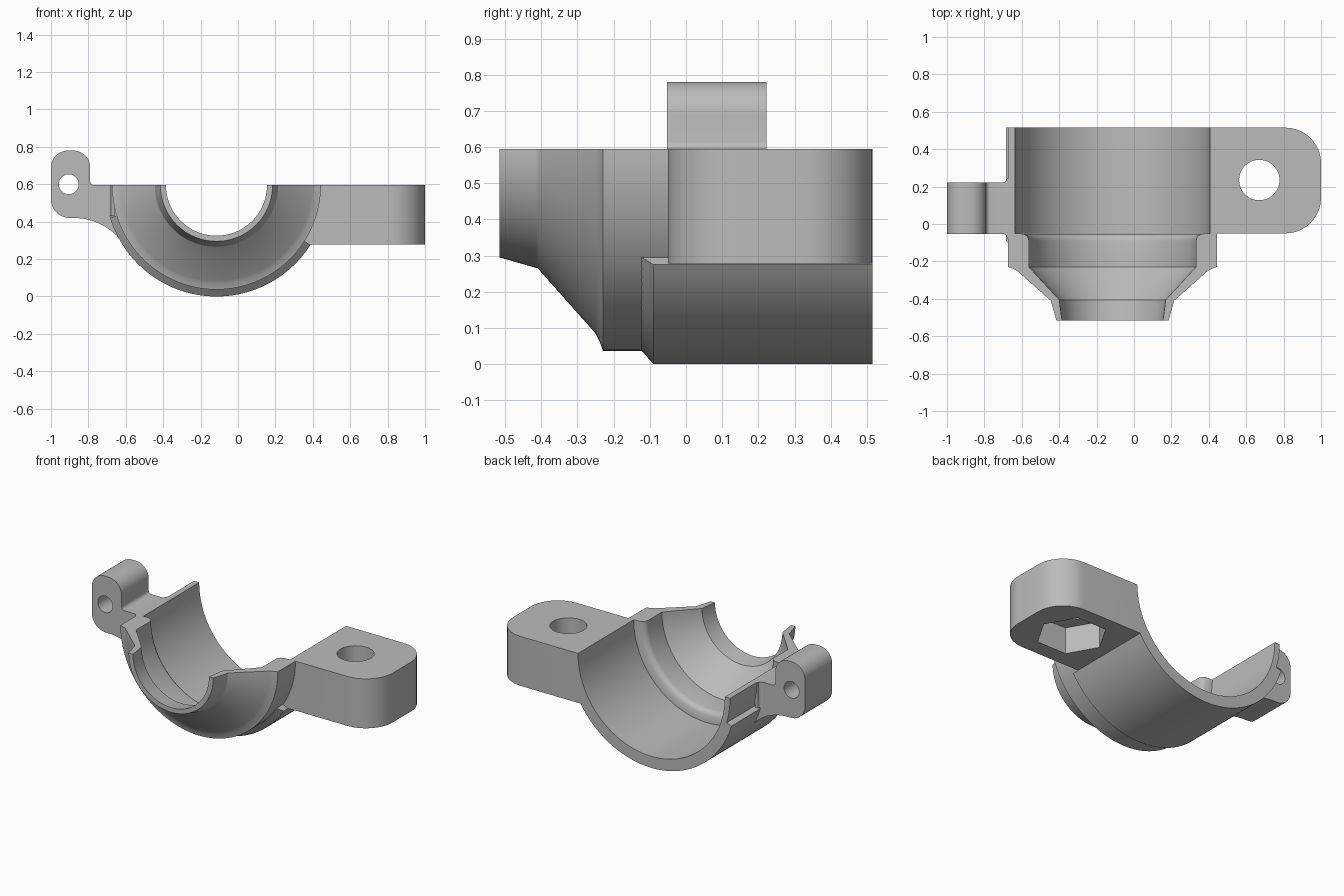
import bpy, bmesh
from math import sin, cos, radians, pi

cube = bpy.data.objects.get("Cube")
if cube:
    bpy.data.objects.remove(cube, do_unlink=True)

grey = bpy.data.materials.new("plain grey")
grey.use_nodes = True
colour = (0.5, 0.5, 0.5, 1)
grey.diffuse_color = colour
grey.node_tree.nodes["Principled BSDF"].inputs["Base Color"].default_value = colour

CX, CZ = -0.115, 0.595      # axis of the bore, which runs along y
BACK, FRONT = 0.515, -0.05  # ends of the wide bore


def arc(x, y, r, a0, a1, n=10):
    """Points on an arc, angles in degrees."""
    angles = [radians(a0 + (a1 - a0) * i / n) for i in range(n + 1)]
    return [(x + r * cos(a), y + r * sin(a)) for a in angles]


def circle(x, y, r, n=48, start=0):
    return arc(x, y, r, start, start + 360, n)[:-1]


def finish(bm, name):
    bmesh.ops.recalc_face_normals(bm, faces=bm.faces)
    mesh = bpy.data.meshes.new(name)
    bm.to_mesh(mesh)
    bm.free()
    mesh.materials.append(grey)
    obj = bpy.data.objects.new(name, mesh)
    bpy.context.collection.objects.link(obj)
    return obj


def prism(name, outline, lo, hi, axis):
    """Extrude an outline along y (points are x, z) or z (points are x, y)."""
    bm = bmesh.new()

    def place(p, h):
        return (p[0], h, p[1]) if axis == "y" else (p[0], p[1], h)
    rings = [[bm.verts.new(place(p, h)) for p in outline] for h in (lo, hi)]
    n = len(outline)
    for ring in rings:
        bm.faces.new(ring)
    for i in range(n):
        j = (i + 1) % n
        bm.faces.new((rings[0][i], rings[0][j], rings[1][j], rings[1][i]))
    return finish(bm, name)


def sweep(name, profile, a0, a1, steps):
    """Turn a closed (radius, y) profile part way about the bore axis."""
    bm = bmesh.new()
    rows = []
    for s in range(steps + 1):
        a = radians(a0 + (a1 - a0) * s / steps)
        rows.append([bm.verts.new((CX + r * cos(a), y, CZ + r * sin(a)))
                     for r, y in profile])
    n = len(profile)
    for s in range(steps):
        for i in range(n):
            j = (i + 1) % n
            bm.faces.new((rows[s][i], rows[s][j], rows[s + 1][j], rows[s + 1][i]))
    bm.faces.new(rows[0])
    bm.faces.new(rows[-1])
    return finish(bm, name)


def cut(obj, cutter):
    mod = obj.modifiers.new("cut", "BOOLEAN")
    mod.operation, mod.solver, mod.object = "DIFFERENCE", "EXACT", cutter
    bpy.context.view_layer.objects.active = obj
    bpy.ops.object.modifier_apply(modifier=mod.name)
    bpy.data.objects.remove(cutter, do_unlink=True)


# Half shell: wide bore, step, cone and narrow neck
inner = [(0.521, BACK), (0.521, FRONT), (0.475, -0.053), (0.46, -0.062),
         (0.45, -0.075), (0.447, -0.09), (0.447, -0.23), (0.285, -0.405),
         (0.27, -0.515)]
outer = [(0.30, -0.515), (0.33, -0.41), (0.51, -0.25), (0.528, -0.241),
         (0.545, -0.234), (0.558, -0.23), (0.558, BACK)]
shell = sweep("half_shell", inner + outer, 180, 360, 64)

# Thicker band under the shell, with a chamfered front
band = sweep("outer_band", [(0.54, BACK), (0.595, BACK), (0.595, -0.09),
                            (0.555, -0.125), (0.54, -0.125)], 197, 327.5, 48)

# Bolt lug with rounded end, bolt hole and hexagonal nut pocket
r = 0.19
lug = prism("bolt_lug",
            [(0.2, BACK), (0.2, FRONT)]
            + arc(1 - r, FRONT + r, r, -90, 0) + arc(1 - r, BACK - r, r, 0, 90),
            0.278, CZ, "z")
cut(lug, prism("bore_cutter", circle(CX, CZ, 0.54, 128), -0.3, 0.8, "y"))
cut(lug, prism("hole_cutter", circle(0.67, 0.235, 0.108), 0, 1, "z"))
cut(lug, prism("nut_cutter", circle(0.67, 0.235, 0.21, 6), 0.1, 0.45, "z"))

# Hinge lug: rounded knuckle, flat neck and curved web down to the shell
knuckle = (arc(-0.77, 0.615, 0.02, 270, 180, 4)
           + arc(-0.88, 0.69, 0.09, 0, 90) + arc(-0.91, 0.69, 0.09, 90, 180)
           + arc(-0.90, 0.52, 0.10, 180, 270)
           + arc(-0.88, 0.09, 0.33, 86, 33, 12))
inside = arc(CX, CZ, 0.54, 216, 180, 10)
hinge = prism("hinge_lug", knuckle + inside, -0.053, 0.223, "y")
cut(hinge, prism("pin_cutter", circle(-0.905, 0.6, 0.053, 32), -0.3, 0.5, "y"))

# Small fillets where the hinge neck meets the shell
f = 0.02
prism("neck_fillet_back", [(-0.66, 0.22), (-0.70, 0.22)]
      + arc(-0.70, 0.243, f, 270, 360, 5) + [(-0.66, 0.243)], 0.43, CZ, "z")
prism("neck_fillet_front", [(-0.66, -0.05), (-0.70, -0.05)]
      + arc(-0.70, -0.073, f, 90, 0, 5) + [(-0.66, -0.09)], 0.43, CZ, "z")

# Smooth the round surfaces, keep the edges crisp
bpy.ops.object.select_all(action="DESELECT")
for obj in bpy.context.collection.objects:
    if obj.type == "MESH" and grey.name in obj.data.materials:
        obj.select_set(True)
        bpy.context.view_layer.objects.active = obj
bpy.ops.object.shade_smooth_by_angle(angle=radians(30))
